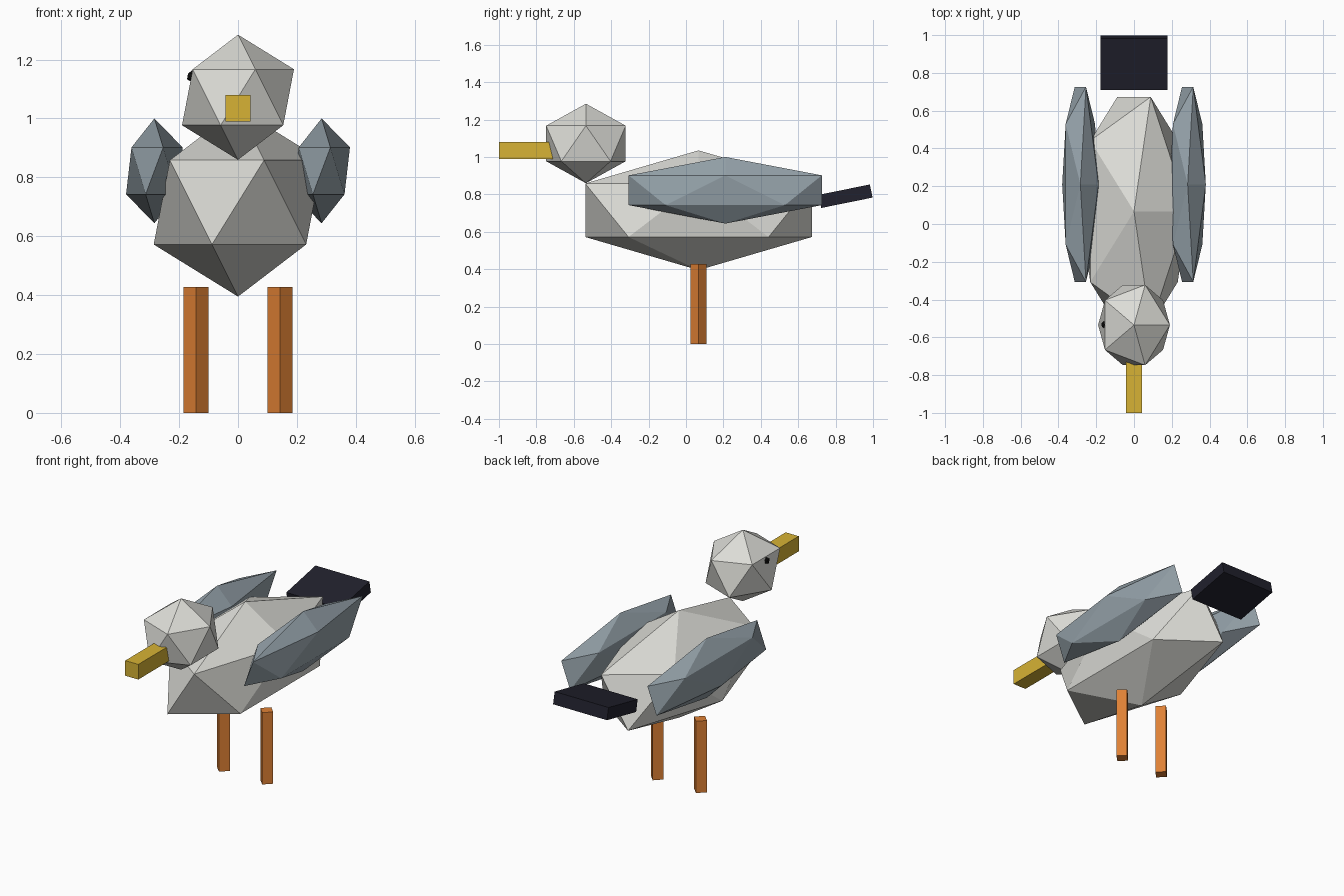
import bpy
from math import pi

cube = bpy.data.objects.get("Cube")
if cube:
    bpy.data.objects.remove(cube, do_unlink=True)


def material(name, rgb):
    m = bpy.data.materials.new(name)
    m.use_nodes = True
    m.diffuse_color = (*rgb, 1)
    m.node_tree.nodes["Principled BSDF"].inputs["Base Color"].default_value = (*rgb, 1)
    return m


plumage = material("pale_grey", (0.72, 0.72, 0.68))
wing_mat = material("slate_grey", (0.30, 0.36, 0.40))
tail_mat = material("blue_black", (0.015, 0.015, 0.026))
beak_mat = material("golden_yellow", (0.68, 0.45, 0.035))
leg_mat = material("orange", (0.74, 0.22, 0.035))
eye_mat = material("black", (0.005, 0.005, 0.005))


def finish(name, mat, scale=(1, 1, 1)):
    ob = bpy.context.object
    ob.name = name
    ob.scale = scale
    ob.data.materials.append(mat)
    bpy.ops.object.transform_apply(location=False, rotation=False, scale=True)
    bpy.ops.object.shade_flat()
    return ob


def gem(name, loc, radii, mat):
    """Stretched twenty-sided ball."""
    bpy.ops.mesh.primitive_ico_sphere_add(subdivisions=1, radius=1, location=loc)
    return finish(name, mat, radii)


def box(name, loc, size, mat, tilt=0):
    bpy.ops.mesh.primitive_cube_add(size=1, location=loc, rotation=(tilt, 0, 0))
    return finish(name, mat, size)


# Body and head
gem("body", (0, 0.067, 0.715), (0.32, 0.712, 0.32), plumage)
gem("head", (0, -0.535, 1.072), (0.2125, 0.25, 0.2125), plumage)

# Beak, running back into the head
box("beak", (0, -0.82, 1.035), (0.086, 0.36, 0.09), beak_mat)

# Upturned tail
box("tail", (0, 0.853, 0.79), (0.355, 0.28, 0.0715), tail_mat, tilt=0.2)

# Paired wings, legs and eyes
for side, s in (("left", 1), ("right", -1)):
    gem(side + "_wing", (s * 0.284, 0.21, 0.822), (0.1075, 0.607, 0.178), wing_mat)
    gem(side + "_eye", (s * 0.154, -0.533, 1.143), (0.0215, 0.0215, 0.0215), eye_mat)
    bpy.ops.mesh.primitive_cylinder_add(vertices=4, radius=0.0425, depth=0.428,
                                        location=(s * 0.1425, 0.067, 0.214))
    finish(side + "_leg", leg_mat)
